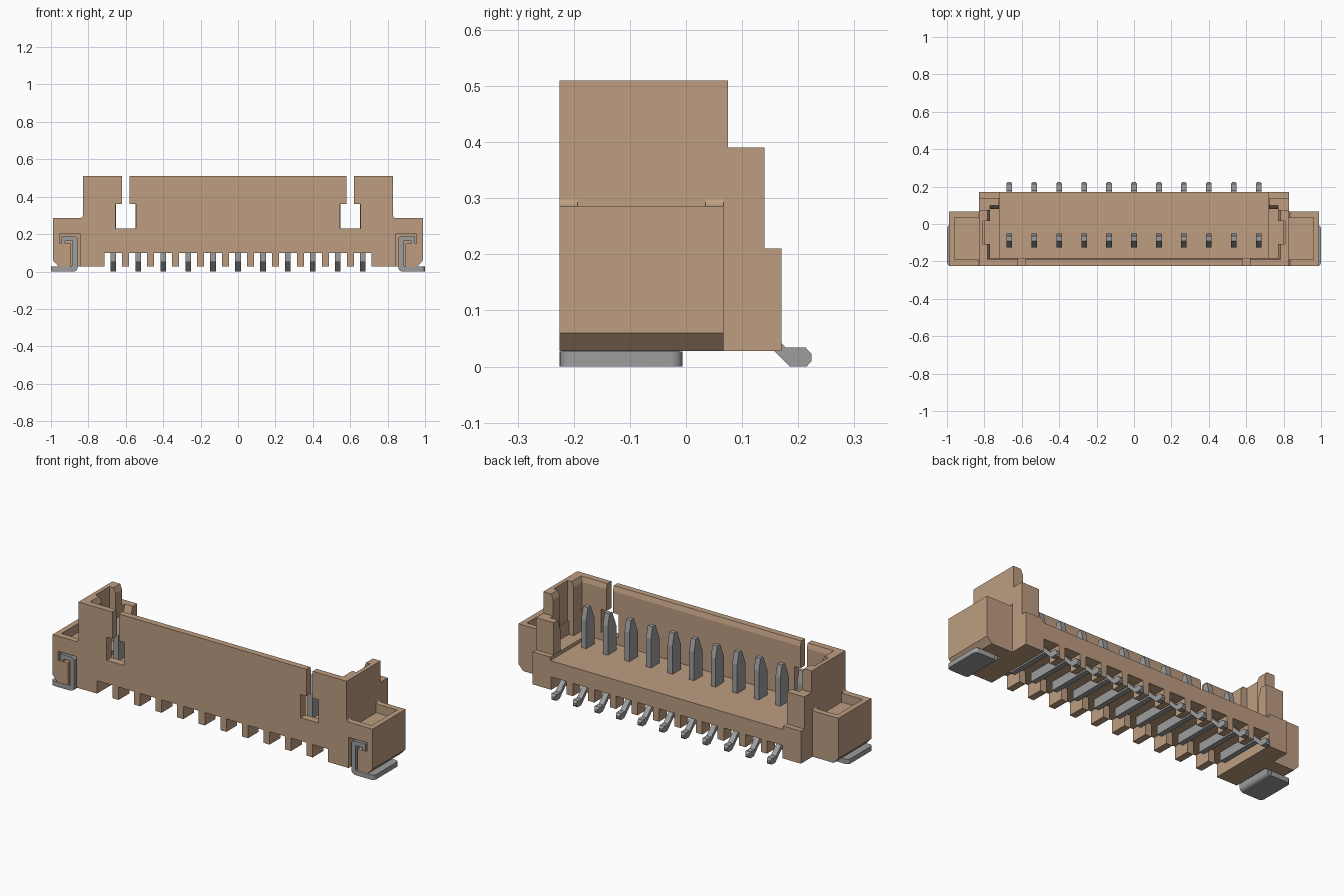
import bpy, bmesh, math
from mathutils import Vector

if "Cube" in bpy.data.objects:
    bpy.data.objects.remove(bpy.data.objects["Cube"], do_unlink=True)


def material(name, rgb):
    m = bpy.data.materials.new(name)
    m.use_nodes = True
    m.diffuse_color = (*rgb, 1)
    m.node_tree.nodes["Principled BSDF"].inputs["Base Color"].default_value = (*rgb, 1)
    return m


TAN = material("tan_plastic", (0.51, 0.34, 0.22))
METAL = material("grey_metal", (0.34, 0.34, 0.34))


def prism(name, pts, axis, a, b, mat, sx=1, edit=None):
    """Extrude a 2D profile along an axis; sx=-1 mirrors across x."""
    place = {"x": lambda p, t: (t * sx, p[0], p[1]),
             "y": lambda p, t: (p[0] * sx, t, p[1]),
             "z": lambda p, t: (p[0] * sx, p[1], t)}[axis]
    bm = bmesh.new()
    lo = [bm.verts.new(place(p, a)) for p in pts]
    hi = [bm.verts.new(place(p, b)) for p in pts]
    bm.faces.new(lo)
    bm.faces.new(hi)
    n = len(pts)
    for i in range(n):
        j = (i + 1) % n
        bm.faces.new((lo[i], lo[j], hi[j], hi[i]))
    bmesh.ops.recalc_face_normals(bm, faces=bm.faces)
    if edit:
        edit(bm)
        bmesh.ops.recalc_face_normals(bm, faces=bm.faces)
    me = bpy.data.meshes.new(name)
    bm.to_mesh(me)
    bm.free()
    me.materials.append(mat)
    ob = bpy.data.objects.new(name, me)
    bpy.context.collection.objects.link(ob)
    return ob


def box(name, x0, x1, y0, y1, z0, z1, mat, sx=1):
    return prism(name, [(x0, y0), (x1, y0), (x1, y1), (x0, y1)], "z", z0, z1, mat, sx)


def arc(cx, cy, r, a0, a1, steps=6):
    angles = [math.radians(a0 + (a1 - a0) * i / steps) for i in range(steps + 1)]
    return [(cx + r * math.cos(a), cy + r * math.sin(a)) for a in angles]


def smooth(ob):
    bpy.ops.object.select_all(action="DESELECT")
    ob.select_set(True)
    bpy.context.view_layer.objects.active = ob
    bpy.ops.object.shade_smooth_by_angle(angle=math.radians(30))


def cut(ob, cutter):
    mod = ob.modifiers.new("cut", "BOOLEAN")
    mod.operation = "DIFFERENCE"
    mod.solver = "EXACT"
    mod.object = cutter
    bpy.context.view_layer.objects.active = ob
    bpy.ops.object.modifier_apply(modifier=mod.name)
    bpy.data.objects.remove(cutter, do_unlink=True)


def slice_off(bm, point, normal):
    """Cut away everything beyond a plane and close the opening."""
    geom = bm.verts[:] + bm.edges[:] + bm.faces[:]
    r = bmesh.ops.bisect_plane(bm, geom=geom, plane_co=point,
                               plane_no=Vector(normal).normalized(), clear_outer=True)
    edges = [e for e in r["geom_cut"] if isinstance(e, bmesh.types.BMEdge)]
    bmesh.ops.edgenet_fill(bm, edges=edges)


# Base block: floor slightly sunk and underside raised between the two ends
half = [(0.715, 0.10), (0.715, 0.028), (0.83, 0.028), (0.83, 0.21), (0.72, 0.21), (0.72, 0.19)]
prism("housing_base", half + [(-x, z) for x, z in reversed(half)],
      "y", -0.225, 0.17, TAN)


# Front wall with two keyhole slots and a chamfered inner top edge
def chamfer_wall(bm):
    slice_off(bm, (0, -0.182, 0.482), (0, 0.028, 0.008))


box("front_wall_lower", -0.83, 0.83, -0.225, -0.182, 0.18, 0.23, TAN)
half = [(0.545, 0.22), (0.545, 0.36), (0.58, 0.36), (0.58, 0.51)]
prism("front_wall_centre", half + [(-x, z) for x, z in reversed(half)],
      "y", -0.225, -0.182, TAN, edit=chamfer_wall)

for s, side in ((1, "left"), (-1, "right")):
    prism(side + "_front_wall_end",
          [(0.655, 0.22), (0.83, 0.22), (0.83, 0.51), (0.62, 0.51), (0.62, 0.36), (0.655, 0.36)],
          "y", -0.225, -0.182, TAN, s, chamfer_wall)

    # End wall, notched on the inside, with a chamfered inner top edge
    prism(side + "_end_wall",
          [(0.83, -0.225), (0.83, 0.075), (0.77, 0.075), (0.77, 0.016),
           (0.807, 0.016), (0.807, -0.107), (0.77, -0.107), (0.77, -0.225)],
          "z", 0.2, 0.51, TAN, s,
          lambda bm: slice_off(bm, (0.77 * s, 0, 0.482), (-0.028 * s, 0, 0.012)))

    # Lower back post with a sloped inner lip
    box(side + "_back_post", 0.77, 0.83, 0.07, 0.14, 0.2, 0.39, TAN, s)
    prism(side + "_back_post_lip",
          [(0.08, 0.2), (0.14, 0.2), (0.14, 0.39), (0.10, 0.39), (0.08, 0.33)],
          "x", 0.722, 0.77, TAN, s)

    # Side ear: pocket in the top, clip channel in the front
    ear = prism(side + "_ear",
                [(0.80, 0.028), (0.96, 0.028), (0.99, 0.06), (0.99, 0.285), (0.80, 0.285)],
                "y", -0.225, 0.067, TAN, s)
    cut(ear, box("pocket_cutter", 0.83, 0.96, -0.19, 0.035, 0.235, 0.4, TAN, s))
    channel = [(0.842, -0.1), (0.896, -0.1), (0.896, 0.15), (0.955, 0.15),
               (0.955, 0.2), (0.842, 0.2)]
    cut(ear, prism("channel_cutter", channel, "y", -0.3, -0.01, TAN, s))

    # Small gussets joining the ear rim to the end wall
    for i, (y0, y1) in enumerate(((-0.225, -0.193), (0.035, 0.067))):
        prism(f"{side}_gusset_{i + 1}",
              [(0.83, 0.285)] + arc(0.846, 0.301, 0.016, 270, 180),
              "y", y0, y1, TAN, s)

    # Bent metal clip: hook and upright, then the rounded solder foot
    upright = ([(0.95, 0.0), (0.95, 0.027), (0.89, 0.027), (0.884, 0.033), (0.884, 0.163),
                (0.925, 0.163), (0.925, 0.15), (0.945, 0.15), (0.945, 0.188)]
               + arc(0.874, 0.172, 0.016, 90, 180) + arc(0.878, 0.02, 0.02, 180, 270))
    smooth(prism(side + "_clip_upright", upright, "y", -0.222, -0.012, METAL, s))
    foot = ([(0.88, -0.225)] + arc(0.98, -0.205, 0.02, -90, 0)
            + arc(0.98, -0.026, 0.02, 0, 90) + [(0.88, -0.006)])
    smooth(prism(side + "_clip_foot", foot, "z", 0.0, 0.027, METAL, s))

# Teeth under the front and back edges, between the pins
PITCH = 0.1335
for i in range(10):
    x = (i - 4.5) * PITCH
    box(f"front_tooth_{i + 1}", x - 0.019, x + 0.019, -0.225, -0.13, 0.028, 0.11, TAN)
    box(f"back_tooth_{i + 1}", x - 0.019, x + 0.019, 0.10, 0.17, 0.028, 0.11, TAN)

# Contact pins: tapered blade, bar beneath the base, bent solder tail
PIN = [(-0.125, 0.05), (0.135, 0.05), (0.185, 0.0), (0.215, 0.0), (0.224, 0.01),
       (0.224, 0.022), (0.213, 0.034), (0.178, 0.034), (0.112, 0.10), (-0.05, 0.10),
       (-0.05, 0.35), (-0.065, 0.415), (-0.09, 0.415), (-0.125, 0.33)]
for i in range(11):
    x = (i - 5) * PITCH

    def narrow_tail(bm):
        for v in bm.verts:
            if v.co.y > 0.22:
                v.co.x = x + (v.co.x - x) * 0.6

    prism(f"pin_{i + 1}", PIN, "x", x - 0.015, x + 0.015, METAL, edit=narrow_tail)
